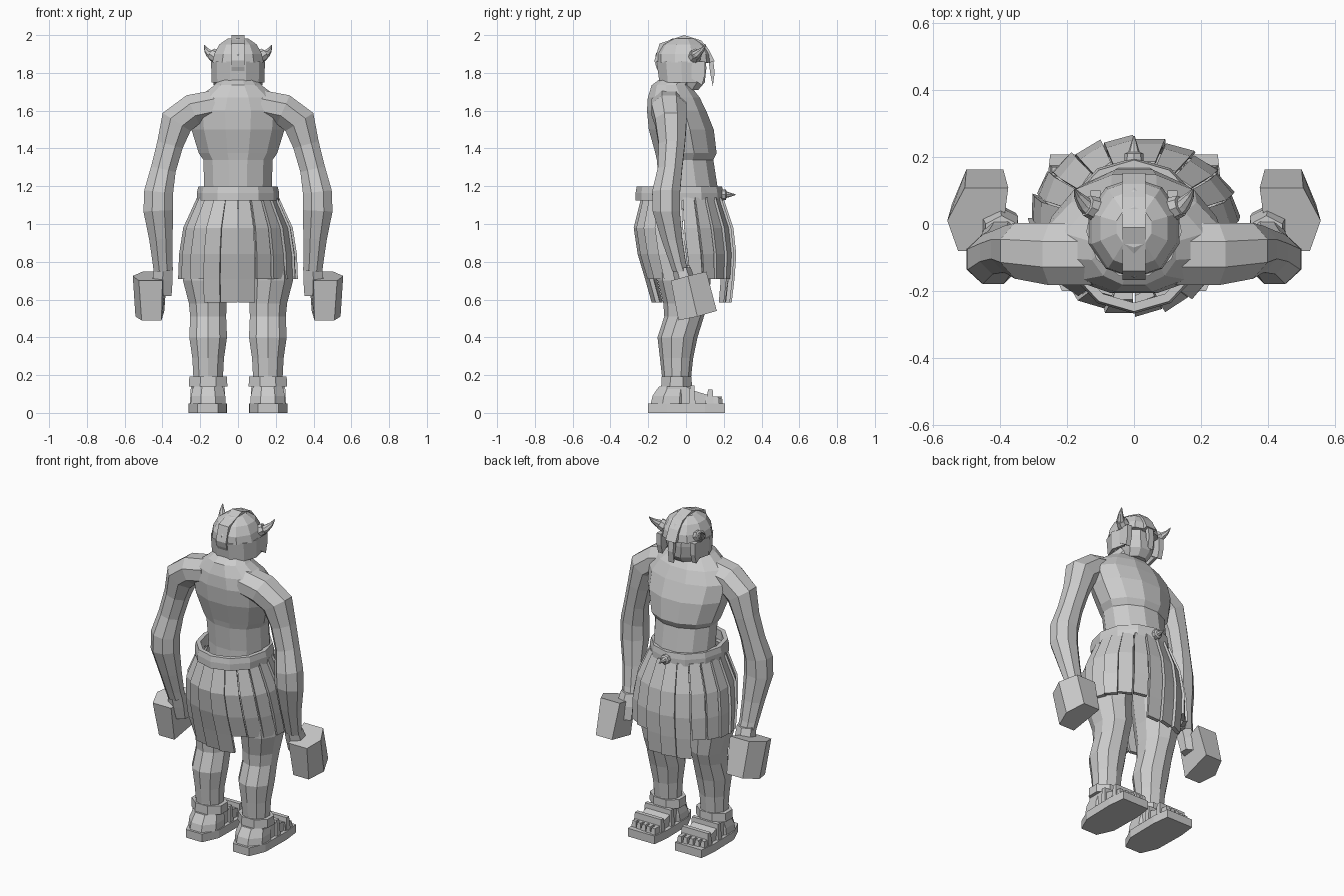
import bpy, bmesh, math
from mathutils import Vector

if "Cube" in bpy.data.objects:
    bpy.data.objects.remove(bpy.data.objects["Cube"])

def finish(name, bm, mirror=False):
    bmesh.ops.recalc_face_normals(bm, faces=bm.faces)
    me = bpy.data.meshes.new(name)
    bm.to_mesh(me)
    bm.free()
    ob = bpy.data.objects.new(name, me)
    bpy.context.collection.objects.link(ob)
    if mirror:
        ob.modifiers.new("Mirror", "MIRROR").use_mirror_merge = False
    return ob

def bridge(bm, rings):
    """Skin a list of vertex rings and cap both ends."""
    n = len(rings[0])
    for a, b in zip(rings, rings[1:]):
        for i in range(n):
            bm.faces.new((a[i], a[(i + 1) % n], b[(i + 1) % n], b[i]))
    bm.faces.new(rings[0])
    bm.faces.new(rings[-1])

def tube(name, path, sides=8, mirror=False, follow=False, phase=0.5):
    """Loft of ellipses (x, y, z, rx, ry); follow tilts rings along the xz path."""
    bm = bmesh.new()
    rings = []
    for k, (x, y, z, rx, ry) in enumerate(path):
        u = Vector((1, 0, 0))
        if follow:
            p, q = path[max(k - 1, 0)], path[min(k + 1, len(path) - 1)]
            u = Vector((p[2] - q[2], 0, q[0] - p[0])).normalized()
        ring = []
        for i in range(sides):
            a = math.tau * (i + phase) / sides
            ring.append(bm.verts.new(Vector((x, y, z)) + u * rx * math.cos(a)
                                     + Vector((0, ry * math.sin(a), 0))))
        rings.append(ring)
    bridge(bm, rings)
    return finish(name, bm, mirror)

def prism(name, bottom, top, mirror=False):
    bm = bmesh.new()
    bridge(bm, [[bm.verts.new(p) for p in ring] for ring in (bottom, top)])
    return finish(name, bm, mirror)

def box(name, x0, x1, y0, y1, z0, z1, mirror=False, inset=0.0):
    def ring(z, d):
        return [(x0 + d, y0 + d, z), (x1 - d, y0 + d, z), (x1 - d, y1 - d, z), (x0 + d, y1 - d, z)]
    return prism(name, ring(z0, 0), ring(z1, inset), mirror)

def side_plate(name, pts, x0, x1, mirror=False):
    """Extrude a (y, z) outline across x."""
    return prism(name, [(x0, y, z) for y, z in pts], [(x1, y, z) for y, z in pts], mirror)

# Sandals
sole = [(.07, .207), (.25, .207), (.262, .1), (.258, -.1), (.215, -.2), (.105, -.2), (.06, -.1), (.057, .1)]
prism("sole", [(x, y, 0) for x, y in sole], [(x, y, .05) for x, y in sole], True)
tube("heel", [(.158, -.08, .05, .1, .115), (.158, -.075, .09, .098, .11), (.158, -.06, .14, .085, .09)], 8, True)
side_plate("foot", [(-.1, .05), (.15, .05), (.15, .085), (.05, .115), (0, .14), (-.1, .14)], .08, .24, True)
for i in range(5):
    box("toe", .074 + i * .036, .106 + i * .036, .1, .195 - .005 * i, .05, .086, True, .005)
box("instep_strap", .065, .255, .015, .05, .05, .146, True, .006)
box("toe_strap", .065, .255, .11, .147, .05, .125, True, .006)
tube("ankle_cuff", [(.158, -.05, .14, .11, .088), (.158, -.05, .192, .108, .086)], 8, True)

# Legs
tube("leg", [(.158, -.05, .12, .075, .075), (.158, -.05, .2, .083, .078), (.158, -.05, .29, .088, .088),
             (.158, -.045, .4, .105, .106), (.158, -.01, .51, .1, .105), (.16, 0, .58, .105, .12),
             (.175, -.01, .7, .122, .14), (.155, -.01, .95, .13, .16)], 10, True)

# Skirt of overlapping flaps, (z, centre y, rx, ry)
rows = [(1.14, -.02, .205, .205), (.98, -.013, .278, .252), (.84, .005, .3, .249),
        (.71, .02, .305, .225), (.585, .03, .3, .2)]
N = 20
for i in range(N):
    a0, a1 = math.tau * i / N + .012, math.tau * (i + 1) / N - .012
    mid = math.degrees((a0 + a1) / 2)
    long_flap = any(abs(mid - c) < 1 for c in (81, 99, 117, 279, 261, 243))
    bm = bmesh.new()
    rings = []
    for z, cy, rx, ry in rows[:5 if long_flap else 4]:
        pts = []
        for a, t in ((a0, 0), (a1, .012), (a1, .036), (a0, .024)):
            pts.append(bm.verts.new(((rx + .012 - t) * math.cos(a), cy + (ry + .012 - t) * math.sin(a), z)))
        rings.append(pts)
    bridge(bm, rings)
    finish("skirt_flap", bm)

# Belt: open band with inner wall
bm = bmesh.new()
loops = []
for rx, ry, z in ((.185, .2, 1.125), (.218, .232, 1.125), (.218, .232, 1.165), (.21, .226, 1.198), (.185, .2, 1.198)):
    loops.append([bm.verts.new((rx * math.cos(math.tau * i / 12), -.035 + ry * math.sin(math.tau * i / 12), z))
                  for i in range(12)])
for k in range(5):
    a, b = loops[k], loops[(k + 1) % 5]
    for i in range(12):
        bm.faces.new((a[i], a[(i + 1) % 12], b[(i + 1) % 12], b[i]))
finish("belt", bm)

def spike(name, pts, radii, mirror=False, sides=8):
    """Cone-like loft along free points."""
    bm = bmesh.new()
    rings = []
    pts = [Vector(p) for p in pts]
    q = (pts[-1] - pts[0]).to_track_quat("Z", "Y")
    for p, r in zip(pts, radii):
        rings.append([bm.verts.new(p + q @ Vector((r * math.cos(math.tau * i / sides),
                                                   r * math.sin(math.tau * i / sides), 0))) for i in range(sides)])
    bridge(bm, rings)
    return finish(name, bm, mirror)

spike("buckle_spike", [(0, .17, 1.155), (0, .21, 1.155), (0, .215, 1.155), (0, .263, 1.155)], [.03, .028, .017, .002])

# Torso with a stepped chest
tube("torso", [(0, 0, 1.08, .17, .15), (0, .012, 1.2, .185, .16), (0, -.005, 1.34, .19, .155),
               (0, 0, 1.375, .215, .168), (0, -.025, 1.5, .255, .178), (0, -.05, 1.6, .265, .162),
               (0, -.065, 1.67, .215, .142), (0, -.08, 1.735, .13, .105), (0, -.03, 1.79, .075, .08)], 12)

# Arms and fists
tube("arm", [(.12, -.09, 1.63, .085, .1), (.24, -.09, 1.605, .09, .1), (.325, -.08, 1.54, .095, .09),
             (.36, -.075, 1.42, .075, .075), (.395, -.085, 1.29, .072, .07), (.42, -.105, 1.17, .083, .08),
             (.422, -.105, 1.07, .085, .078), (.408, -.075, .92, .067, .06), (.4, -.045, .8, .057, .047),
             (.395, -.03, .75, .055, .045)], 8, True, True)
tube("fist", [(.395, -.025, .77, .055, .05), (.4, -.005, .7, .062, .055), (.395, .01, .62, .05, .045)], 6, True)

# Blocky weights held in the hands
top = [(.375, .108, .748), (.505, .108, .748), (.557, .01, .725), (.525, -.08, .7), (.4, -.08, .7)]
low = [(.39, .163, .54), (.5, .163, .54), (.543, .06, .51), (.51, -.04, .49), (.405, -.04, .49)]
prism("hand_block", low, top, True)

# Head inside an open-faced helmet
tube("head", [(0, .01, 1.71, .065, .06), (0, .03, 1.75, .085, .075), (0, .015, 1.82, .11, .1),
              (0, 0, 1.9, .115, .115)], 8)
tube("helmet_dome", [(0, -.012, 1.855, .143, .15), (0, -.014, 1.9, .132, .146),
                     (0, -.014, 1.95, .105, .116), (0, -.01, 1.983, .055, .06)], 10)
bm = bmesh.new()
cols = []
for k in range(8):
    a = math.radians(150 + 240 * k / 7)
    c, s = math.cos(a), math.sin(a)
    cols.append([bm.verts.new((rx * c, -.012 + ry * s, z)) for rx, ry, z in
                 ((.143, .15, 1.86), (.14, .135, 1.75), (.122, .117, 1.75), (.122, .13, 1.86))])
bridge(bm, cols)
finish("neck_guard", bm)
side_plate("cheek_guard", [(.03, 1.86), (.1, 1.86), (.1, 1.79), (.085, 1.735), (.03, 1.77)], .1, .13, True)
side_plate("nose_guard", [(.12, 1.86), (.145, 1.86), (.152, 1.8), (.142, 1.73), (.128, 1.8)], -.018, .018)
side_plate("crest", [(-.13, 1.77), (-.158, 1.83), (-.167, 1.865), (-.14, 1.955), (-.01, 2), (.08, 1.972),
                     (.12, 1.925), (.152, 1.86), (.1, 1.85), (-.1, 1.85)], -.034, .034)
spike("horn_base", [(.115, .045, 1.885), (.14, .055, 1.9)], [.036, .032], True)
spike("horn", [(.125, .045, 1.89), (.148, .06, 1.9), (.168, .085, 1.922), (.178, .105, 1.948)],
      [.03, .023, .013, .002], True)
